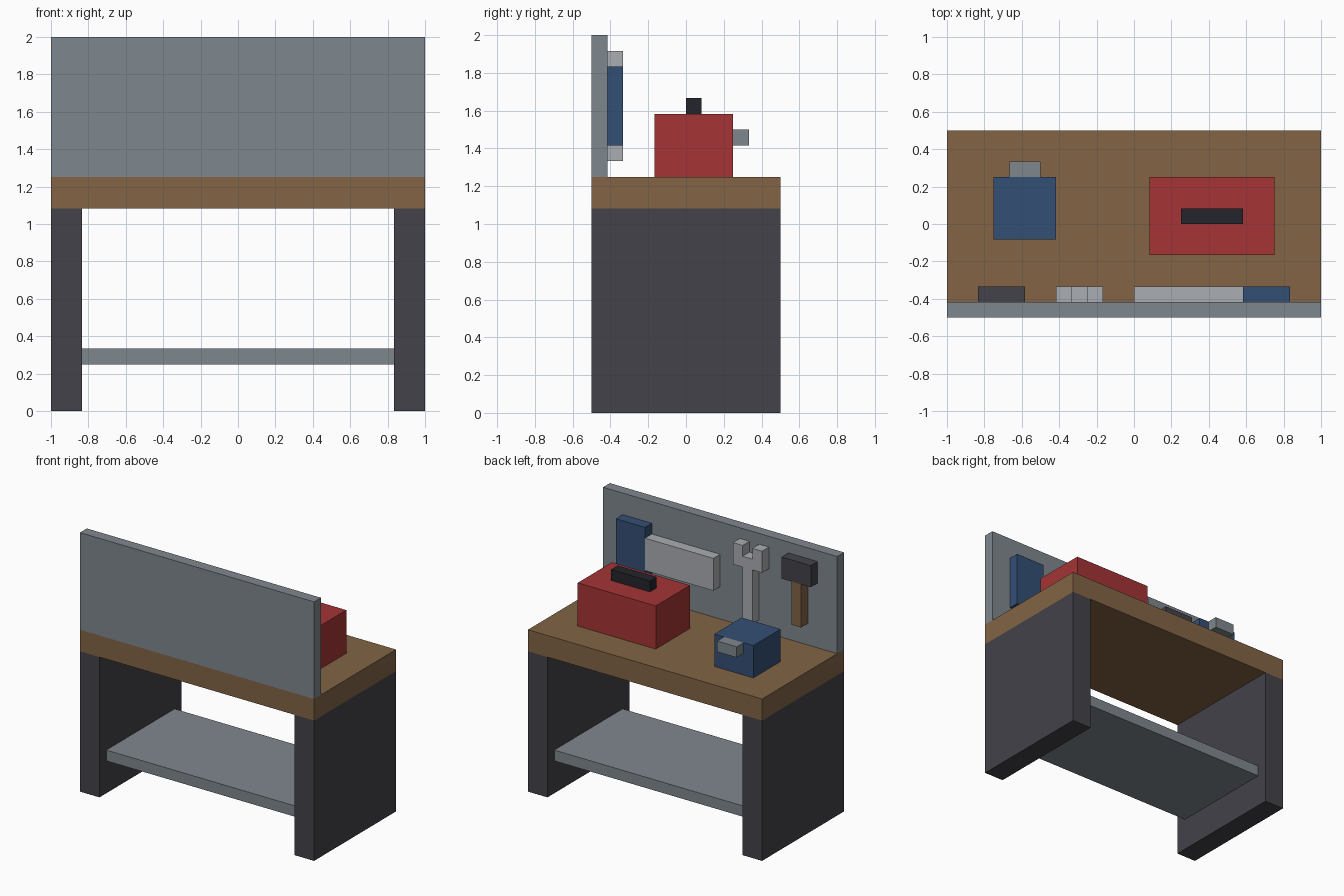
import bpy
import bmesh
from mathutils import Vector

U = 1 / 12  # the bench is laid out on a grid of this pitch

if "Cube" in bpy.data.objects:
    bpy.data.objects.remove(bpy.data.objects["Cube"], do_unlink=True)


def material(name, hex_code):
    """Flat material from an sRGB hex colour, stored as linear values."""
    srgb = [int(hex_code[i:i + 2], 16) / 255 for i in (0, 2, 4)]
    colour = [((c + 0.055) / 1.055) ** 2.4 for c in srgb] + [1]
    mat = bpy.data.materials.new(name)
    mat.use_nodes = True
    mat.diffuse_color = colour
    bsdf = mat.node_tree.nodes["Principled BSDF"]
    bsdf.inputs["Base Color"].default_value = colour
    bsdf.inputs["Roughness"].default_value = 0.8
    return mat


wood = material("wood brown", "826445")
steel = material("steel grey", "7F878D")
iron = material("dark iron", "43424A")
bright = material("bright metal", "AAAEB2")
blue = material("blue paint", "344F75")
red = material("red paint", "A53435")
black = material("black grip", "24242C")


def box(name, mat, x, y, z):
    """Box spanning the given (low, high) grid ranges."""
    low, high = (Vector(corner) * U for corner in zip(x, y, z))
    bm = bmesh.new()
    bmesh.ops.create_cube(bm, size=1)
    size = high - low
    for v in bm.verts:
        v.co = Vector(c * s for c, s in zip(v.co, size))
    mesh = bpy.data.meshes.new(name)
    bm.to_mesh(mesh)
    bm.free()
    mesh.materials.append(mat)
    obj = bpy.data.objects.new(name, mesh)
    obj.location = (low + high) / 2
    bpy.context.collection.objects.link(obj)
    return obj


# Bench frame
depth = (-6, 6)
box("worktop", wood, (-12, 12), depth, (13, 15))
box("left_leg", iron, (10, 12), depth, (0, 13))
box("right_leg", iron, (-12, -10), depth, (0, 13))
box("lower_shelf", steel, (-10, 10), (-5, 5), (3, 4))
box("tool_panel", steel, (-12, 12), (-6, -5), (15, 24))

# Toolbox
box("toolbox", red, (1, 9), (-2, 3), (15, 19))
box("toolbox_handle", black, (3, 7), (0, 1), (19, 20))

# Vise
box("vise_body", blue, (-9, -5), (-1, 3), (15, 18))
box("vise_jaw", steel, (-8, -6), (3, 4), (17, 18))

# Tools hung on the panel
hung = (-5, -4)
box("saw_handle", blue, (7, 10), hung, (17, 22))
box("saw_blade", bright, (0, 7), hung, (18, 21))
box("wrench_shaft", bright, (-4, -3), hung, (16, 22))
for side, x in (("left", -3), ("right", -5)):
    box(f"wrench_{side}_prong", bright, (x, x + 1), hung, (21, 23))
box("hammer_head", iron, (-10, -7), hung, (21, 23))
box("hammer_handle", wood, (-9, -8), hung, (17, 21))
